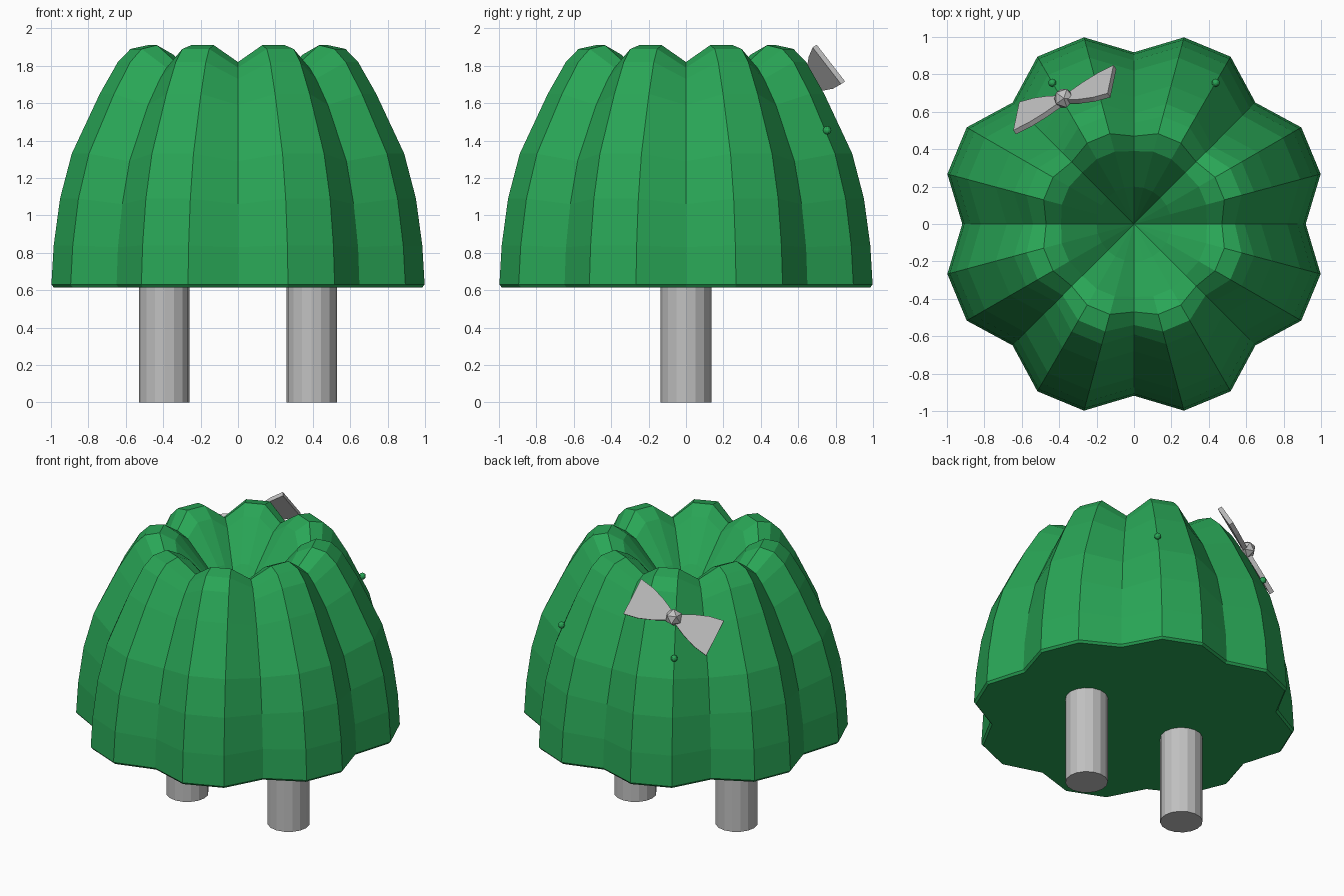
import bpy, bmesh, math
from mathutils import Vector, Matrix

if "Cube" in bpy.data.objects:
    bpy.data.objects.remove(bpy.data.objects["Cube"])


def material(name, rgb):
    m = bpy.data.materials.new(name)
    m.diffuse_color = (*rgb, 1)
    m.use_nodes = True
    m.node_tree.nodes["Principled BSDF"].inputs["Base Color"].default_value = m.diffuse_color
    return m


GREEN = material("leaf green", (0.022, 0.38, 0.093))
GREY = material("light grey", (0.53, 0.53, 0.53))


def finish(name, bm, mat):
    bmesh.ops.recalc_face_normals(bm, faces=bm.faces)
    me = bpy.data.meshes.new(name)
    bm.to_mesh(me)
    bm.free()
    me.materials.append(mat)
    ob = bpy.data.objects.new(name, me)
    bpy.context.collection.objects.link(ob)
    return ob


# Ribbed body: eight lobes, each row is (ridge radius, ridge z, valley radius, valley z)
ROWS = [
    (1.02, 0.615, 0.905, 0.615),
    (1.033, 0.63, 0.918, 0.63),
    (1.02, 0.84, 0.908, 0.83),
    (0.985, 1.09, 0.875, 1.06),
    (0.92, 1.33, 0.82, 1.29),
    (0.765, 1.65, 0.68, 1.59),
    (0.665, 1.82, 0.59, 1.73),
    (0.595, 1.89, 0.54, 1.79),
    (0.50, 1.91, 0.47, 1.82),
    (0.40, 1.86, 0.39, 1.785),
    (0.20, 1.62, 0.20, 1.59),
]
COLS = 24
bm = bmesh.new()
rings = []
for rr, rz, vr, vz in ROWS:
    ring = []
    for i in range(COLS):
        a = i * math.tau / COLS
        r, z = (vr, vz) if i % 3 == 0 else (rr, rz)
        ring.append(bm.verts.new((r * math.cos(a), r * math.sin(a), z)))
    rings.append(ring)
for lo, hi in zip(rings, rings[1:]):
    for i in range(COLS):
        j = (i + 1) % COLS
        bm.faces.new((lo[i], lo[j], hi[j], hi[i]))
bm.faces.new(rings[0][::-1])
pit = bm.verts.new((0, 0, 1.3))
for i in range(COLS):
    bm.faces.new((rings[-1][i], rings[-1][(i + 1) % COLS], pit))
finish("ribbed_body", bm, GREEN)

# Two legs
for side, x in (("left", -0.393), ("right", 0.393)):
    bm = bmesh.new()
    bmesh.ops.create_cone(bm, cap_ends=True, segments=16, radius1=0.135, radius2=0.135,
                          depth=0.7, matrix=Matrix.Translation((x, 0, 0.35)))
    finish(side + "_leg", bm, GREY)

# Small round beads on the back
for side, x in (("left", -0.437), ("right", 0.437)):
    bm = bmesh.new()
    bmesh.ops.create_uvsphere(bm, u_segments=10, v_segments=6, radius=0.022,
                              matrix=Matrix.Translation((x, 0.755, 1.455)))
    finish(side + "_bead", bm, GREEN)

# Bow: frame made from its long axis, width axis and outward normal
centre = Vector((-0.37, 0.665, 1.69))
along = Vector((0.51, 0.20, 0.237)).normalized()
out = along.cross(Vector((0.04, 0.16, -0.2))).normalized()
if out.y < 0:
    out.negate()
across = out.cross(along)
WING = [(0.03, 0.035), (0.11, 0.075), (0.20, 0.108), (0.295, 0.125)]
for side, s in (("left", -1), ("right", 1)):
    bm = bmesh.new()
    outline = [(d, w) for d, w in WING] + [(d, -w) for d, w in reversed(WING)]
    vs = [bm.verts.new(centre + along * s * d + across * w - out * 0.015) for d, w in outline]
    face = bm.faces.new(vs)
    ext = bmesh.ops.extrude_face_region(bm, geom=[face])
    bmesh.ops.translate(bm, vec=out * 0.03,
                        verts=[v for v in ext["geom"] if isinstance(v, bmesh.types.BMVert)])
    finish(side + "_bow_wing", bm, GREY)

# Faceted knot in the middle of the bow
bm = bmesh.new()
bmesh.ops.create_icosphere(bm, subdivisions=1, radius=0.058,
                           matrix=Matrix.Translation(centre + out * 0.01))
finish("bow_knot", bm, GREY)
